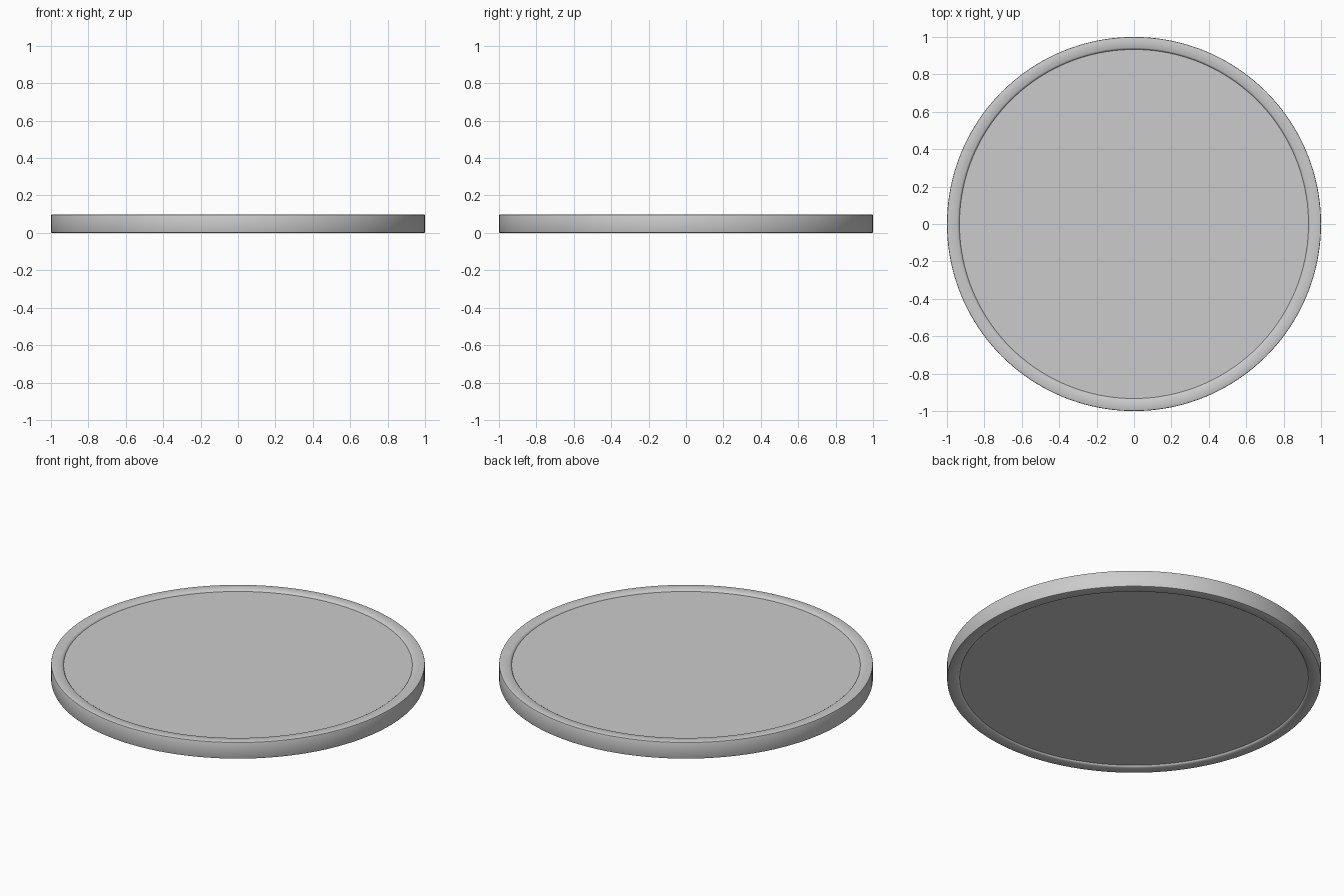
import bpy, bmesh, math

if "Cube" in bpy.data.objects:
    bpy.data.objects.remove(bpy.data.objects["Cube"])

HEIGHT = 0.098   # full thickness
DEPTH = 0.01     # recess depth on each face
STEPS = 160

# Upper half of the cross-section (radius, z), from centre to outer edge
upper = [(0, HEIGHT - DEPTH), (0.933, HEIGHT - DEPTH), (0.937, HEIGHT - 0.004),
         (0.943, HEIGHT), (0.995, HEIGHT), (0.9985, HEIGHT - 0.0015), (1.0, HEIGHT - 0.005)]
# Lower half mirrors the upper half
profile = upper + [(r, HEIGHT - z) for r, z in reversed(upper)]

# Spin the profile into the disc
bm = bmesh.new()
verts = [bm.verts.new((r, 0, z)) for r, z in profile]
edges = [bm.edges.new(pair) for pair in zip(verts, verts[1:])]
bmesh.ops.spin(bm, geom=verts + edges, cent=(0, 0, 0), axis=(0, 0, 1),
               angle=math.tau, steps=STEPS)
bmesh.ops.remove_doubles(bm, verts=bm.verts[:], dist=0.0001)
bmesh.ops.recalc_face_normals(bm, faces=bm.faces[:])

mesh = bpy.data.meshes.new("rimmed_disc")
bm.to_mesh(mesh)
bm.free()
disc = bpy.data.objects.new("rimmed_disc", mesh)
bpy.context.collection.objects.link(disc)

# Smooth wall, crisp recess and rim edges
bpy.context.view_layer.objects.active = disc
disc.select_set(True)
bpy.ops.object.shade_smooth_by_angle(angle=math.radians(35))
